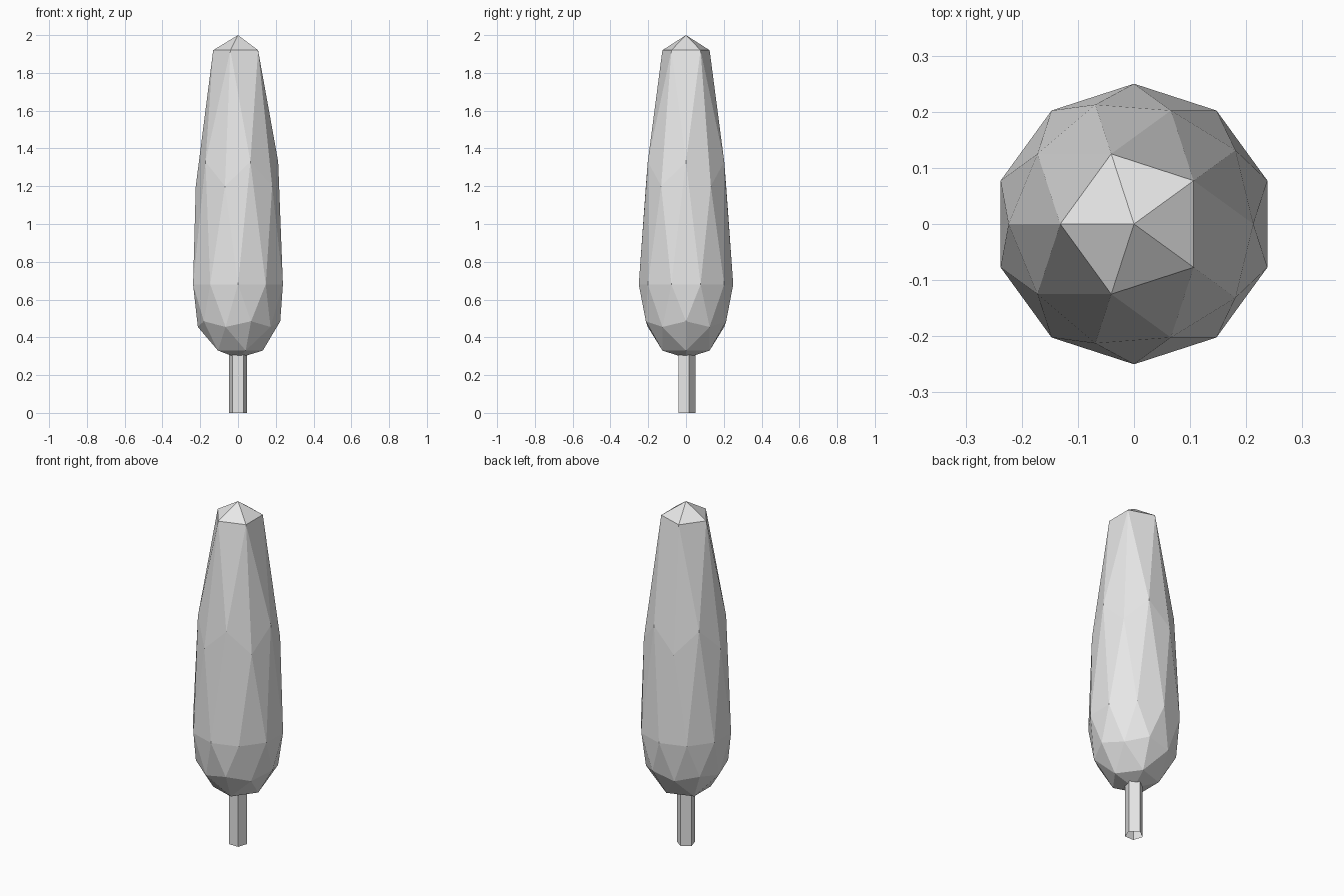
import bpy
import math

cube = bpy.data.objects.get("Cube")
if cube:
    bpy.data.objects.remove(cube, do_unlink=True)

# One plain grey for the whole tree
grey = bpy.data.materials.new("plain_grey")
grey.use_nodes = True
grey.diffuse_color = (0.8, 0.8, 0.8, 1)
grey.node_tree.nodes["Principled BSDF"].inputs["Base Color"].default_value = (0.8, 0.8, 0.8, 1)


def finish(name):
    obj = bpy.context.object
    obj.name = obj.data.name = name
    obj.data.materials.append(grey)
    bpy.ops.object.shade_flat()
    return obj


# Crown: faceted ball whose rings are moved to a tall, bottom-heavy outline
RADIUS = 0.25
ring_heights = [(-1, 0.29), (-0.851, 0.33), (-0.526, 0.455), (-0.447, 0.485), (0, 0.68),
                (0.447, 1.2), (0.526, 1.33), (0.851, 1.92), (1, 2.0)]

bpy.ops.mesh.primitive_ico_sphere_add(subdivisions=2, radius=RADIUS)
crown = finish("crown")
for v in crown.data.vertices:
    level = v.co.z / RADIUS
    height = min(ring_heights, key=lambda ring: abs(ring[0] - level))[1]
    v.co = (-v.co.x, -v.co.y, height)

# Trunk: open five-sided tube with one corner towards the back
TRUNK_TOP = 0.32
bpy.ops.mesh.primitive_cylinder_add(vertices=5, radius=0.05, depth=TRUNK_TOP,
                                    end_fill_type='NOTHING')
trunk = finish("trunk")
for i, v in enumerate(trunk.data.vertices):
    angle = math.pi / 2 - math.tau * (i // 2) / 5
    v.co = (0.05 * math.cos(angle), 0.05 * math.sin(angle), v.co.z + TRUNK_TOP / 2)
